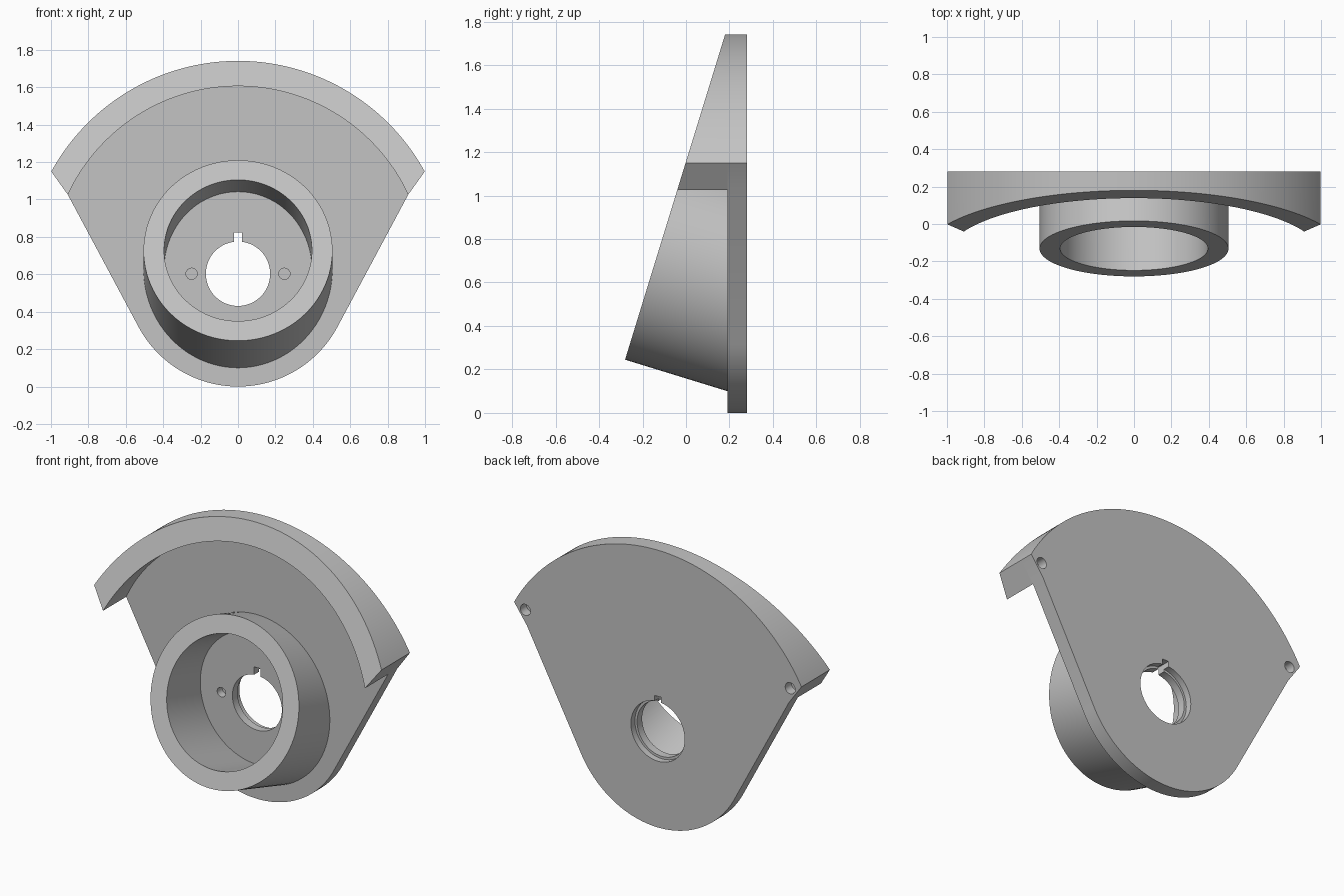
import bpy, bmesh
from math import sin, cos, radians, atan2, pi
from mathutils import Vector

if "Cube" in bpy.data.objects:
    bpy.data.objects.remove(bpy.data.objects["Cube"])

BORE_Z = 0.603                      # height of the bore and of all arc centres
FRONT, BACK = 0.19, 0.28            # plate faces along y
TILT = atan2(0.46, 1.495)           # lean of the sloping front plane
OUTER_R, INNER_R, FOOT_R = 1.138, 1.003, 0.603

grey = bpy.data.materials.new("light grey")
grey.use_nodes = True
grey.diffuse_color = (0.55, 0.55, 0.55, 1)
grey.node_tree.nodes["Principled BSDF"].inputs["Base Color"].default_value = grey.diffuse_color


def slope_y(z):
    """y of the sloping front plane at height z"""
    return 0.18 - (1.741 - z) * sin(TILT) / cos(TILT)


def arc(radius, start, end, count, x=0, z=BORE_Z):
    """(x, z) points along an arc, angles in degrees"""
    angles = [radians(start + (end - start) * i / count) for i in range(count + 1)]
    return [(x + radius * cos(a), z + radius * sin(a)) for a in angles]


def loft(name, loops, capped=True):
    """skin a row of closed loops into one mesh object"""
    bm = bmesh.new()
    rows = [[bm.verts.new(p) for p in loop] for loop in loops]
    n = len(rows[0])
    for a, b in zip(rows, rows[1:]):
        for i in range(n):
            j = (i + 1) % n
            bm.faces.new((a[i], a[j], b[j], b[i]))
    if capped:
        bm.faces.new(rows[0])
        bm.faces.new(rows[-1])
    bmesh.ops.recalc_face_normals(bm, faces=bm.faces)
    mesh = bpy.data.meshes.new(name)
    bm.to_mesh(mesh)
    bm.free()
    mesh.materials.append(grey)
    obj = bpy.data.objects.new(name, mesh)
    bpy.context.collection.objects.link(obj)
    return obj


def prism(name, outline, y0, y1):
    return loft(name, [[(x, y, z) for x, z in outline] for y in (y0, y1)])


def drill(target, outline, y0, y1):
    """cut a prism out of the target"""
    cutter = prism("cutter", outline, y0, y1)
    cutter.hide_render = True
    mod = target.modifiers.new("cut", 'BOOLEAN')
    mod.operation, mod.solver, mod.object = 'DIFFERENCE', 'EXACT', cutter
    bpy.context.view_layer.objects.active = target
    bpy.ops.object.modifier_apply(modifier=mod.name)
    bpy.data.objects.remove(cutter)


# Fan-shaped back plate: wide top arc, clipped corners, rounded foot
tip = 28.7
corner = 24.9
foot = 28.4
outline = arc(OUTER_R, tip, 180 - tip, 96)
outline += arc(INNER_R, 180 - corner, 180 - corner, 1)[:1]
outline += arc(FOOT_R, 180 + foot, 360 - foot, 64)
outline += arc(INNER_R, corner, corner, 1)[:1]
plate = prism("back_plate", outline, FRONT, BACK)

# Central bore with keyway and shallow recess at the back
drill(plate, arc(0.172, 0, 360, 64)[:-1], 0.1, 0.4)
drill(plate, arc(0.187, 0, 360, 64)[:-1], BACK - 0.04, 0.4)
key = [(-0.022, BORE_Z), (0.022, BORE_Z), (0.022, 0.823), (-0.022, 0.823)]
drill(plate, key, 0.1, 0.4)

# Blind pin holes: two inside the hub, two behind the tips
for side in (-1, 1):
    drill(plate, arc(0.03, 0, 360, 24, side * 0.248)[:-1], 0.1, FRONT + 0.05)
    drill(plate, arc(0.035, 0, 360, 24, side * 0.92, 1.12)[:-1], BACK - 0.06, 0.4)

# Curved rim rising from the plate to the sloping front plane
sections = []
for (xo, zo), (xi, zi) in zip(arc(OUTER_R, tip, 180 - tip, 96),
                              arc(INNER_R, corner, 180 - corner, 96)):
    sections.append([(xo, FRONT, zo), (xo, slope_y(zo), zo),
                     (xi, slope_y(zi), zi), (xi, FRONT, zi)])
rim = loft("counterweight_rim", sections)

# Tilted hub ring, square to the sloping plane and ending on the plate
axis = Vector((0, cos(TILT), -sin(TILT)))
up = Vector((0, sin(TILT), cos(TILT)))
centre = Vector((0, slope_y(0.7275), 0.7275))


def hub_loop(radius, on_plate):
    loop = []
    for i in range(96):
        a = 2 * pi * i / 96
        p = centre + radius * (Vector((cos(a), 0, 0)) + up * sin(a))
        if on_plate:
            p += axis * ((FRONT - p.y) / axis.y)
        loop.append(p)
    return loop


hub = loft("tilted_hub", [hub_loop(0.505, True), hub_loop(0.505, False),
                          hub_loop(0.395, False), hub_loop(0.395, True)], capped=False)

# Smooth curved walls, keep edges crisp
for obj in (plate, rim, hub):
    bpy.ops.object.select_all(action='DESELECT')
    obj.select_set(True)
    bpy.context.view_layer.objects.active = obj
    bpy.ops.object.shade_smooth_by_angle(angle=radians(25))
